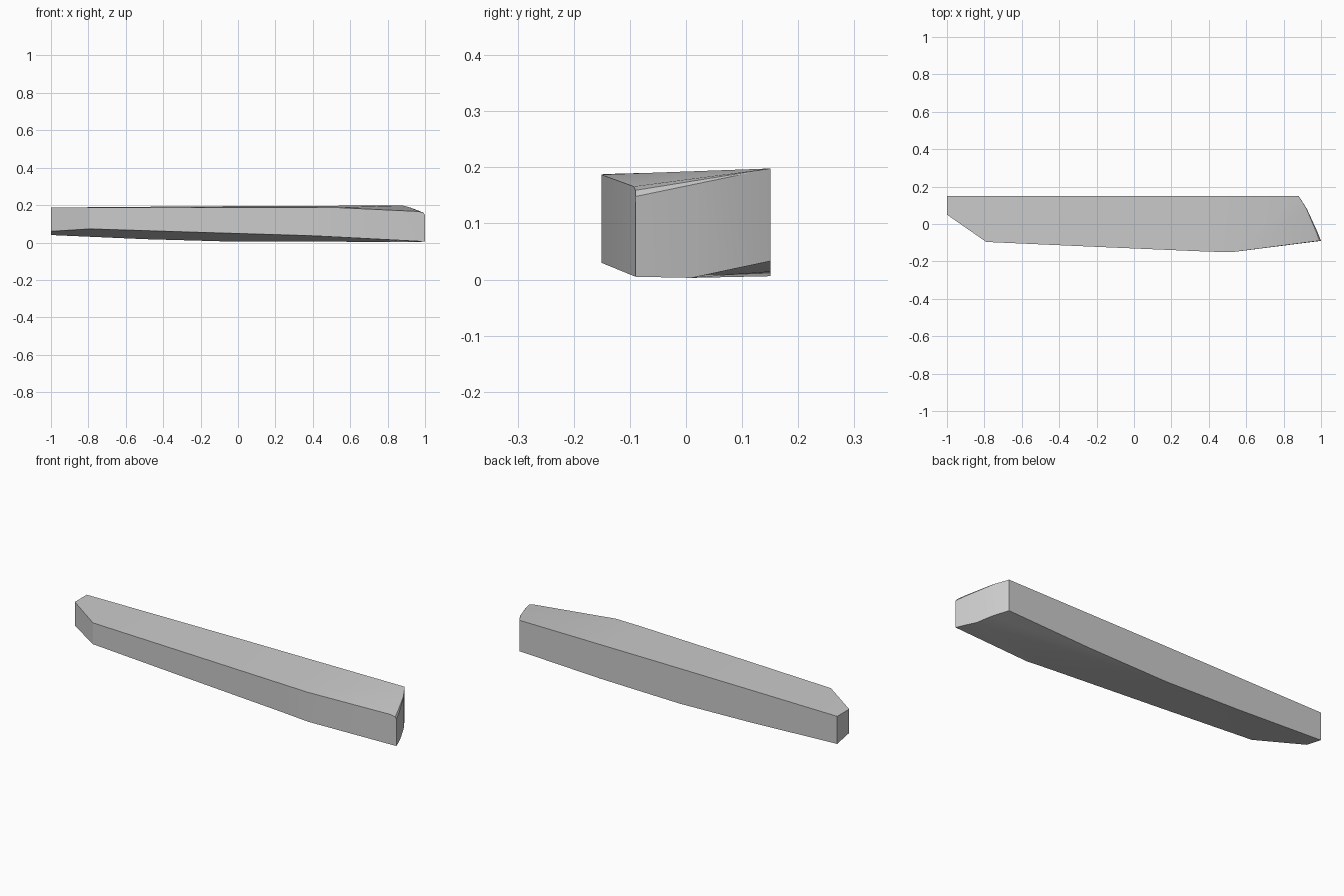
import bpy
import bmesh

if "Cube" in bpy.data.objects:
    bpy.data.objects.remove(bpy.data.objects["Cube"], do_unlink=True)

grey = bpy.data.materials.new("plain_grey")
grey.use_nodes = True
colour = (0.6, 0.6, 0.6, 1)
grey.diffuse_color = colour
grey.node_tree.nodes["Principled BSDF"].inputs["Base Color"].default_value = colour

bm = bmesh.new()


def column(x, y, low, high):
    """Bottom and top vertex of one upright outline edge."""
    return bm.verts.new((x, y, low)), bm.verts.new((x, y, high))


def face(*verts):
    return bm.faces.new(verts)


# Straight back wall, from the blunt end to the curved end
back = [column(x, 0.151, low, high) for x, low, high in (
    (-1, 0.04, 0.187), (-0.5, 0.018, 0.191), (-0.07, 0.006, 0.194),
    (0.4, 0.014, 0.196), (0.88, 0.033, 0.198))]

# Angled front wall, in the same direction
front = [column(*p) for p in (
    (-1, 0.05, 0.06, 0.187), (-0.79, -0.096, 0.073, 0.187),
    (-0.25, -0.12, 0.056, 0.188), (0.38, -0.147, 0.037, 0.188),
    (0.52, -0.151, 0.03, 0.187))]

# Curved end wall with a rounded upper rim that widens towards the front corner
end = [[*back[-1]]]
for x, y, low in ((0.925, 0.08, 0.018), (0.957, 0.01, 0.003),
                  (0.98, -0.04, 0.004), (1, -0.09, 0.005)):
    f = (0.151 - y) / 0.241
    rim = 0.198 - 0.05 * f
    end.append([bm.verts.new(p) for p in (
        (x, y, low), (x, y, rim),
        (x - 0.008 * f, y, rim + 0.011 * f),
        (x - 0.035 * f, y - 0.003 * f, rim + 0.018 * f))])

for chain in (back, front):
    for a, b in zip(chain, chain[1:]):
        face(a[0], b[0], b[1], a[1])
face(back[0][0], front[0][0], front[0][1], back[0][1])
face(front[-1][0], *end[-1], front[-1][1])

face(end[0][0], end[1][0], end[1][1], end[0][1])
for k in range(1, 4):
    face(end[0][1], end[1][k], end[1][k + 1]) if k < 3 else None
for a, b in zip(end[1:], end[2:]):
    for k in range(3):
        face(a[k], b[k], b[k + 1], a[k + 1])

# Top deck, and the sloping triangle beside the curved end
B, F = [c[1] for c in back], [c[1] for c in front]
for i in range(4):
    face(B[i], B[i + 1], F[i + 1], F[i])
face(B[-1], F[-1], end[-1][3], end[-2][3], end[-3][3], end[-4][3])

# Underside, folded along a diagonal from the back wall to the curved end
B, F, E = [c[0] for c in back], [c[0] for c in front], [c[0] for c in end]
face(B[0], B[1], F[1], F[0])
face(B[1], B[2], F[2], F[1])
face(B[2], E[2], F[3], F[2])
face(E[2], E[3], E[4], F[4], F[3])
face(B[2], B[3], B[4], E[1], E[2])

bmesh.ops.triangulate(bm, faces=[f for f in bm.faces if len(f.verts) > 3])
bmesh.ops.recalc_face_normals(bm, faces=bm.faces)

mesh = bpy.data.meshes.new("tapered_slab")
bm.to_mesh(mesh)
bm.free()
mesh.materials.append(grey)
slab = bpy.data.objects.new("tapered_slab", mesh)
bpy.context.collection.objects.link(slab)
bpy.context.view_layer.objects.active = slab
slab.select_set(True)
bpy.ops.object.shade_smooth_by_angle(angle=0.35)
